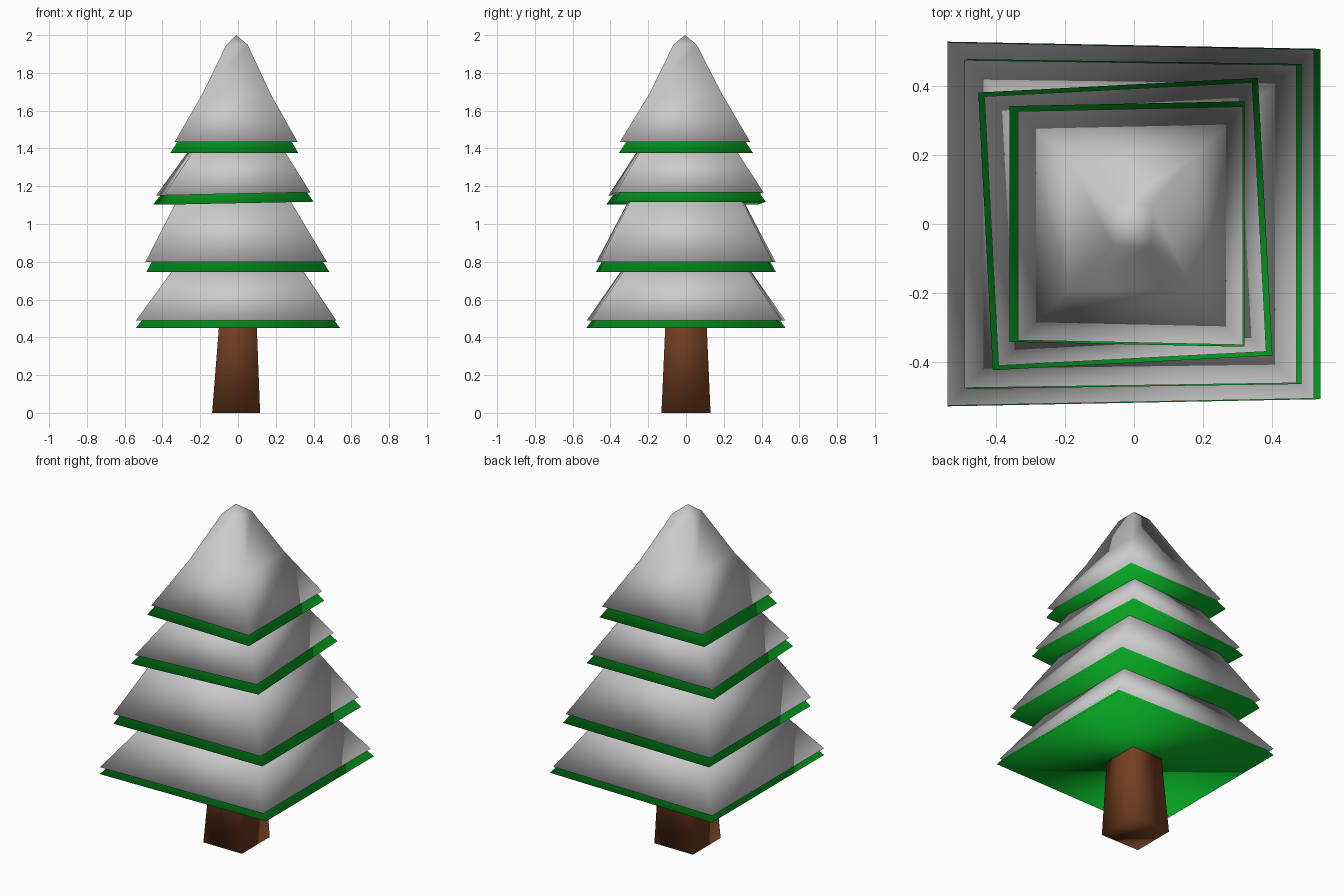
import bpy, bmesh, math

if "Cube" in bpy.data.objects:
    bpy.data.objects.remove(bpy.data.objects["Cube"])

def material(name, color):
    m = bpy.data.materials.new(name)
    m.diffuse_color = (*color, 1)
    m.use_nodes = True
    m.node_tree.nodes["Principled BSDF"].inputs["Base Color"].default_value = m.diffuse_color
    return m

green = material("needle_green", (0.002, 0.38, 0.016))
brown = material("bark_brown", (0.17, 0.049, 0.015))

def ring(cx, cy, hx, hy, z, rot=0, key=0, tilt=0):
    """Four corners of a slightly skewed square: rotated, keystoned and tilted."""
    c, s = math.cos(math.radians(rot)), math.sin(math.radians(rot))
    pts = []
    for sx, sy in ((-1, -1), (1, -1), (1, 1), (-1, 1)):
        x, y = sx * hx, sy * hy * (1 - key * sx)
        pts.append((cx + x * c - y * s, cy + x * s + y * c, z + tilt * sx))
    return pts

def loft(name, rings, mat=None, apex=None):
    """Closed, fully smooth-shaded solid through four-sided rings."""
    bm = bmesh.new()
    loops = [[bm.verts.new(p) for p in r] for r in rings]
    for a, b in zip(loops, loops[1:]):
        for i in range(4):
            j = (i + 1) % 4
            bm.faces.new((a[i], a[j], b[j], b[i]))
    bm.faces.new(loops[0][::-1])
    if apex:
        tip = bm.verts.new(apex)
        for i in range(4):
            bm.faces.new((loops[-1][i], loops[-1][(i + 1) % 4], tip))
    else:
        bm.faces.new(loops[-1])
    for f in bm.faces:
        f.smooth = True
    me = bpy.data.meshes.new(name)
    bm.to_mesh(me)
    bm.free()
    if mat:
        me.materials.append(mat)
    ob = bpy.data.objects.new(name, me)
    bpy.context.collection.objects.link(ob)

# Trunk, running up inside the lowest tier
loft("trunk", [ring(-0.01, 0, 0.127, 0.13, 0),
               ring(0.004, 0, 0.087, 0.10, 0.68)], brown)

# Each tier: skew settings, green rim, snow rings from the rim up (cx, cy, hx, hy, z), tip
tiers = [
    (dict(key=0.02), (0, 0, 0.54, 0.517, 0.45),
     [(-0.01, 0, 0.53, 0.515, 0.49), (0, 0, 0.32, 0.31, 0.79)], None),
    (dict(key=0.015), (0, 0, 0.485, 0.47, 0.745),
     [(-0.01, 0, 0.48, 0.467, 0.80), (-0.025, 0, 0.28, 0.28, 1.16)], None),
    (dict(rot=3, tilt=0.008), (-0.025, 0, 0.405, 0.402, 1.11),
     [(-0.025, 0, 0.388, 0.39, 1.16), (-0.012, 0, 0.22, 0.23, 1.42)], None),
    (dict(key=-0.02), (-0.02, 0, 0.34, 0.348, 1.375),
     [(-0.01, -0.005, 0.325, 0.338, 1.435), (-0.008, -0.002, 0.18, 0.188, 1.69),
      (-0.005, -0.005, 0.056, 0.06, 1.95)], (-0.01, -0.005, 2.0)),
]
for n, (skew, rim, snow, tip) in enumerate(tiers, 1):
    # Green cone tucked under the snow cone, showing only as a rim and underside
    cx, cy, hx, hy, z = snow[1]
    inner = (cx, cy, hx - 0.02, hy - 0.02, z - 0.03)
    loft(f"branches_{n}", [ring(*rim, **skew), ring(*inner, **skew)], green)
    loft(f"snow_{n}", [ring(*r, **skew) for r in snow], apex=tip)
